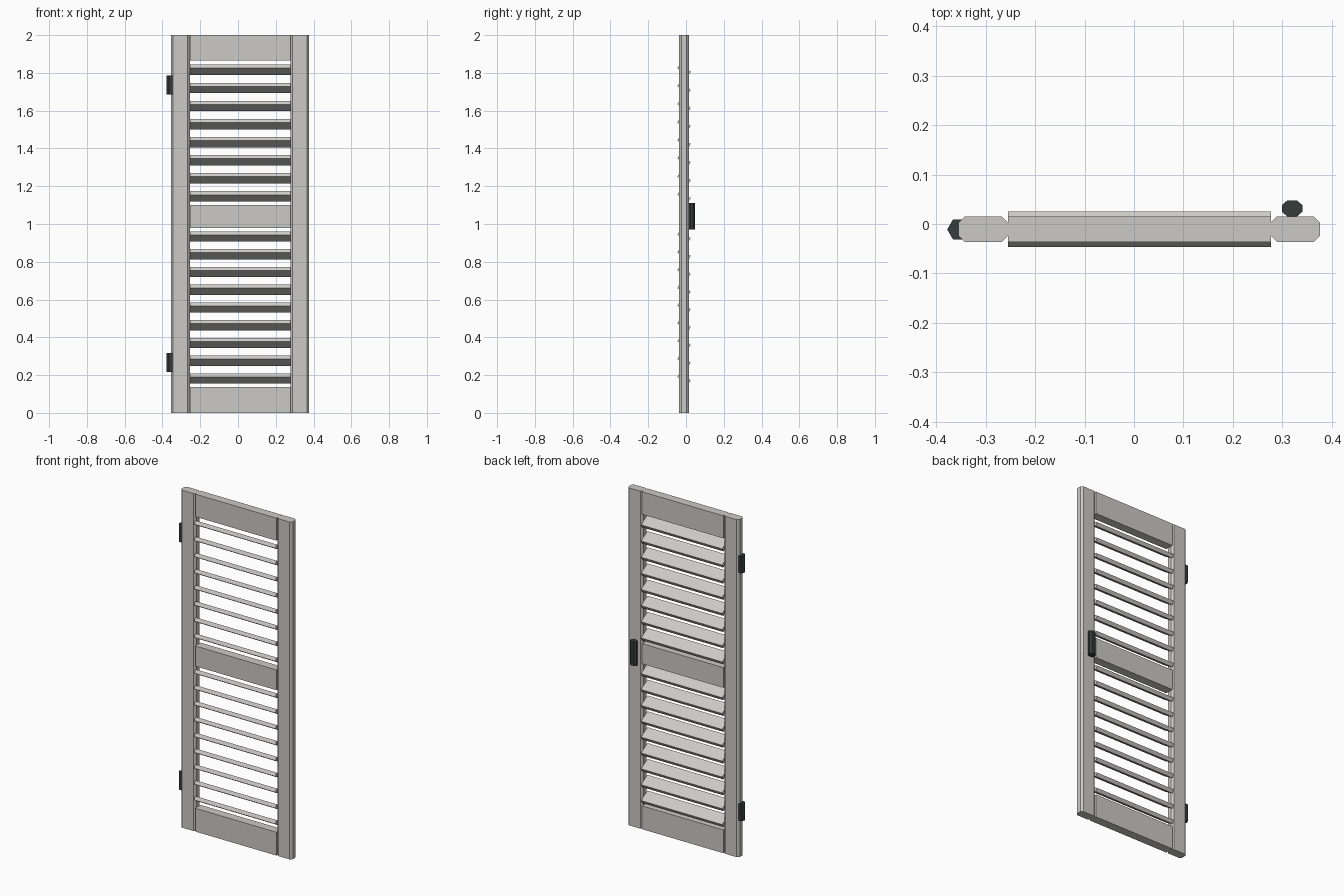
import bpy, bmesh, math

if "Cube" in bpy.data.objects:
    bpy.data.objects.remove(bpy.data.objects["Cube"])


def material(name, rgb):
    m = bpy.data.materials.new(name)
    m.diffuse_color = (*rgb, 1)
    m.use_nodes = True
    m.node_tree.nodes["Principled BSDF"].inputs["Base Color"].default_value = m.diffuse_color
    return m


PAINT = material("pale_grey_paint", (0.60, 0.59, 0.56))
IRON = material("dark_iron", (0.035, 0.043, 0.044))


def prism(name, pts, lo, hi, to_xyz, mat):
    """Extrude a 2D profile from lo to hi; to_xyz maps (a, b, t) to space."""
    bm = bmesh.new()
    ends = [[bm.verts.new(to_xyz(a, b, t)) for a, b in pts] for t in (lo, hi)]
    n = len(pts)
    bm.faces.new(ends[0])
    bm.faces.new(ends[1][::-1])
    for i in range(n):
        j = (i + 1) % n
        bm.faces.new((ends[0][j], ends[0][i], ends[1][i], ends[1][j]))
    bmesh.ops.recalc_face_normals(bm, faces=bm.faces)
    me = bpy.data.meshes.new(name)
    bm.to_mesh(me)
    bm.free()
    me.materials.append(mat)
    ob = bpy.data.objects.new(name, me)
    bpy.context.collection.objects.link(ob)
    return ob


def upright(a, b, t):
    return (a, b, t)


def sideways(a, b, t):
    return (t, a, b)


def chamfered(x0, x1, y0, y1, cx, cy):
    return [(x0 + cx, y0), (x1 - cx, y0), (x1, y0 + cy), (x1, y1 - cy),
            (x1 - cx, y1), (x0 + cx, y1), (x0, y1 - cy), (x0, y0 + cy)]


YF, YB = -0.036, 0.015          # front and back of frame
XL, XR = -0.255, 0.277          # inner opening

# Stiles with chamfered edges
prism("left_stile", chamfered(-0.355, XL, YF, YB, 0.012, 0.012), 0, 2, upright, PAINT)
prism("right_stile", chamfered(XR, 0.376, YF, YB, 0.012, 0.012), 0, 2, upright, PAINT)

# Cross rails
for name, z0, z1 in (("bottom_rail", 0, 0.138), ("middle_rail", 0.98, 1.10),
                     ("top_rail", 1.866, 2)):
    prism(name, [(YF, z0), (YB, z0), (YB, z1), (YF, z1)], XL, XR, sideways, PAINT)

# Tilted slats, high edge at the front
W, T, ANG = 0.070, 0.022, math.radians(31)
c, s = math.cos(ANG), math.sin(ANG)
centres = [1.816 - 0.0957 * i for i in range(8)] + [0.934 - 0.094 * i for i in range(9)]
for k, zc in enumerate(centres):
    pts = [(-0.0105 + u * W / 2 * c + v * T / 2 * s, zc - u * W / 2 * s + v * T / 2 * c)
           for u, v in ((-1, -1), (1, -1), (1, 1), (-1, 1))]
    prism(f"slat_{k + 1}", pts, XL, XR, sideways, PAINT)

# Six-sided hinge barrels on the left edge
hexagon = [(-0.355 + 0.023 * math.cos(i * math.pi / 3),
            -0.011 + 0.023 * math.sin(i * math.pi / 3)) for i in range(6)]
for name, z0 in (("lower_hinge", 0.217), ("upper_hinge", 1.686)):
    prism(name, hexagon, z0, z0 + 0.101, upright, IRON)

# Eight-sided handle on the back of the right stile
prism("handle", chamfered(0.299, 0.341, 0.015, 0.048, 0.0115, 0.010),
      0.971, 1.112, upright, IRON)
